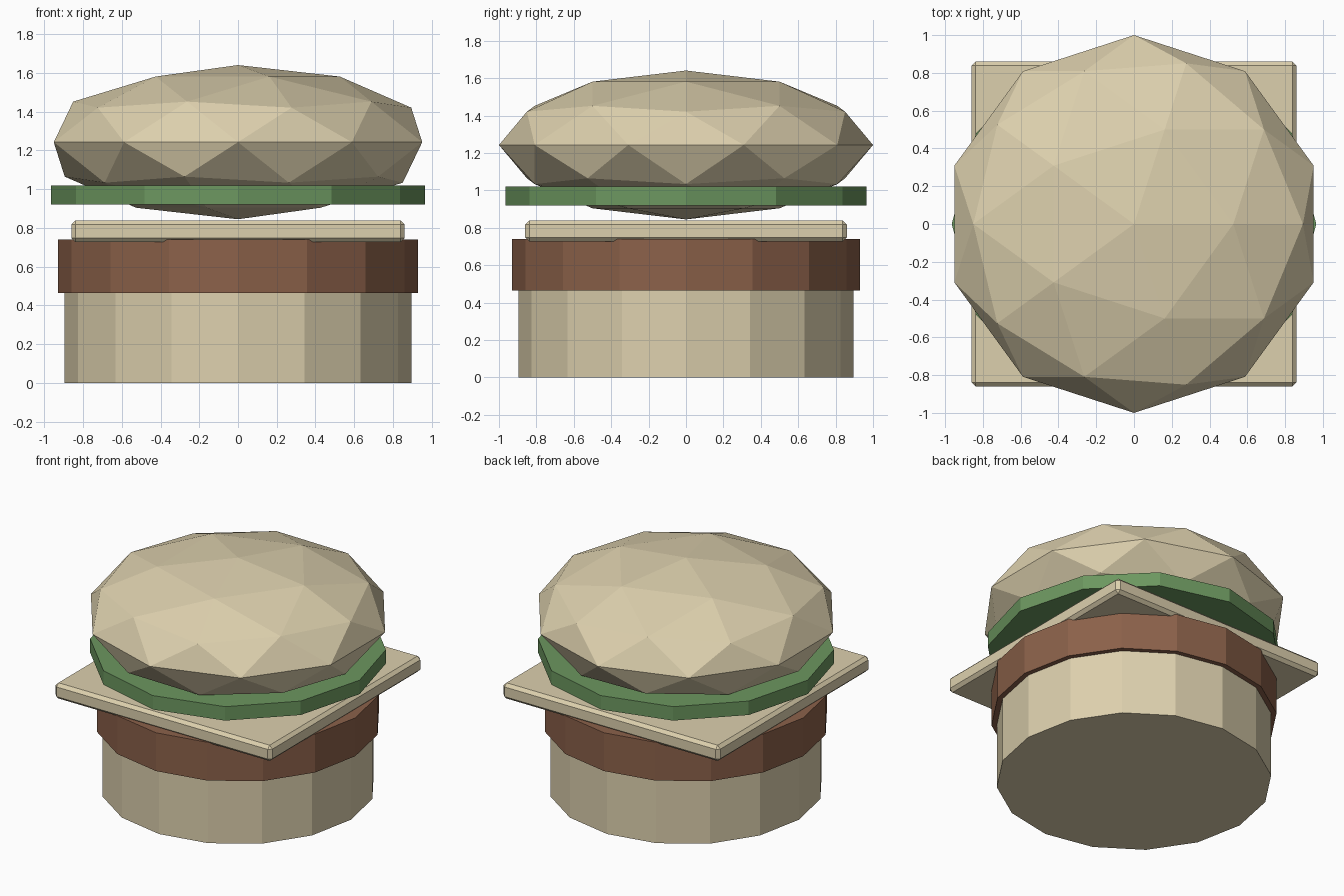
import bpy

if "Cube" in bpy.data.objects:
    bpy.data.objects.remove(bpy.data.objects["Cube"], do_unlink=True)


def make_material(name, rgb):
    mat = bpy.data.materials.new(name)
    mat.use_nodes = True
    color = (*rgb, 1.0)
    mat.diffuse_color = color
    mat.node_tree.nodes["Principled BSDF"].inputs["Base Color"].default_value = color
    return mat


def finish(name, mat):
    obj = bpy.context.object
    obj.name = name
    obj.data.name = name
    obj.data.materials.append(mat)
    return obj


def disc(name, sides, radius, bottom, top, mat):
    """Low-poly upright cylinder between two heights."""
    bpy.ops.mesh.primitive_cylinder_add(
        vertices=sides, radius=radius, depth=top - bottom,
        location=(0, 0, (bottom + top) / 2))
    return finish(name, mat)


tan = make_material("bread tan", (0.72, 0.63, 0.42))
brown = make_material("meat brown", (0.26, 0.12, 0.068))
green = make_material("lettuce green", (0.15, 0.31, 0.115))

# Stacked round layers
disc("bottom_bun", 16, 0.895, 0.0, 0.465, tan)
disc("patty", 16, 0.93, 0.465, 0.74, brown)
disc("lettuce", 12, 0.965, 0.92, 1.02, green)

# Square cheese slice with chamfered edges
bpy.ops.mesh.primitive_cube_add(size=1, location=(0, 0, 0.783))
cheese = finish("cheese_slice", tan)
cheese.scale = (1.72, 1.72, 0.113)
bpy.ops.object.transform_apply(location=False, rotation=False, scale=True)
bevel = cheese.modifiers.new("chamfer", 'BEVEL')
bevel.width = 0.022
bevel.segments = 1

# Faceted, flattened top bun
bpy.ops.mesh.primitive_ico_sphere_add(subdivisions=2, radius=1, location=(0, 0, 1.243))
top_bun = finish("top_bun", tan)
top_bun.scale = (1, 1, 0.398)
bpy.ops.object.transform_apply(location=False, rotation=False, scale=True)
